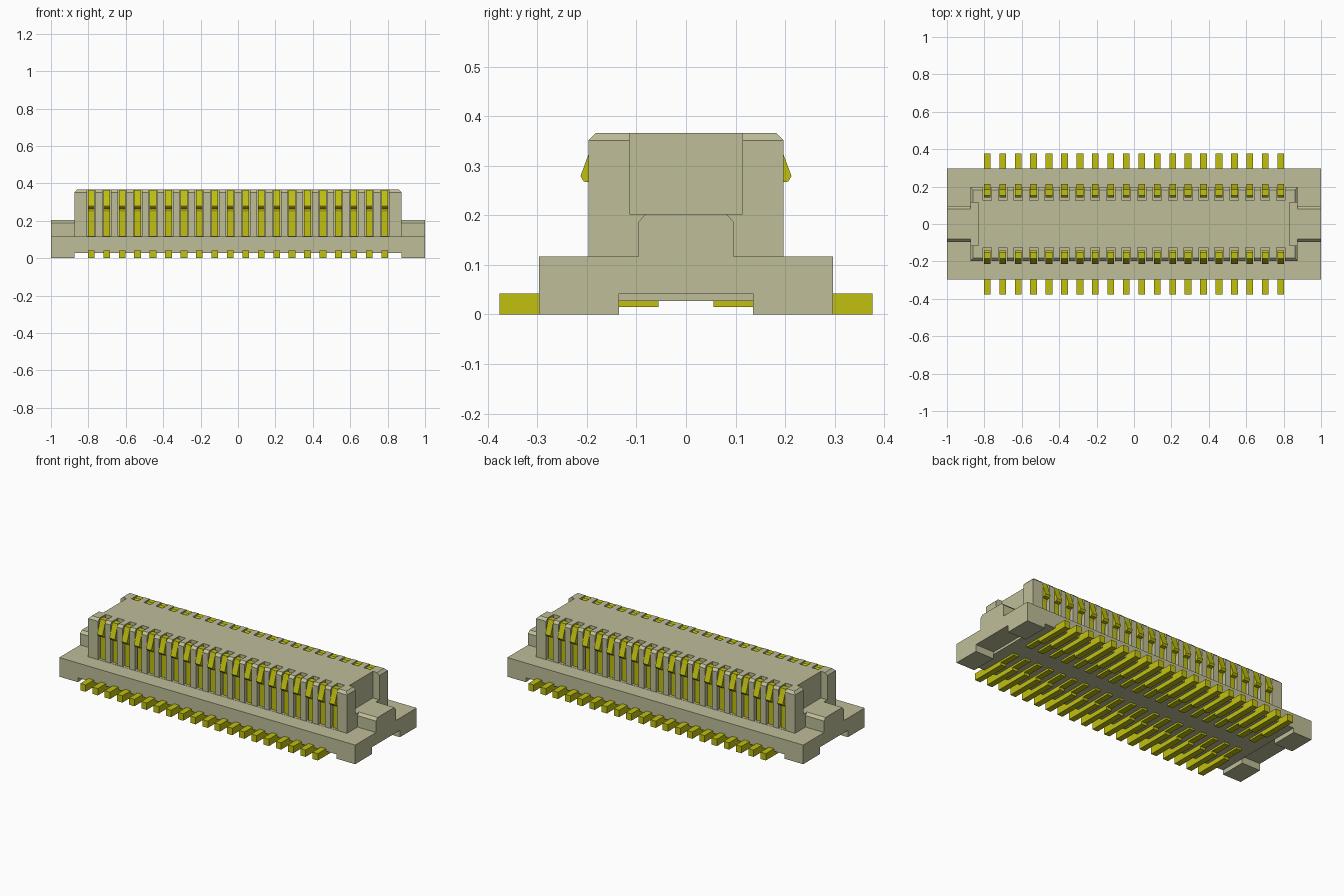
import bpy, bmesh

cube = bpy.data.objects.get("Cube")
if cube:
    bpy.data.objects.remove(cube, do_unlink=True)


def material(name, rgb):
    m = bpy.data.materials.new(name)
    m.use_nodes = True
    col = (*rgb, 1.0)
    m.diffuse_color = col
    m.node_tree.nodes["Principled BSDF"].inputs["Base Color"].default_value = col
    return m


BEIGE = material("beige plastic", (0.52, 0.515, 0.318))
GOLD = material("gold contact", (0.527, 0.527, 0.005))


def finish(bm, name, mat):
    bmesh.ops.recalc_face_normals(bm, faces=bm.faces)
    me = bpy.data.meshes.new(name)
    bm.to_mesh(me)
    bm.free()
    me.materials.append(mat)
    ob = bpy.data.objects.new(name, me)
    bpy.context.collection.objects.link(ob)
    return ob


def prism(bm, profile, x0, x1):
    """Extrude a (y, z) profile along x."""
    a = [bm.verts.new((x0, y, z)) for y, z in profile]
    b = [bm.verts.new((x1, y, z)) for y, z in profile]
    n = len(profile)
    bm.faces.new(a)
    bm.faces.new(b[::-1])
    for i in range(n):
        j = (i + 1) % n
        bm.faces.new((a[i], a[j], b[j], b[i]))


def box(bm, x0, x1, y0, y1, z0, z1):
    prism(bm, [(y0, z0), (y1, z0), (y1, z1), (y0, z1)], x0, x1)


PIN_X = [(i - 9.5) * 0.0826 for i in range(20)]
SLOT, PIN = 0.023, 0.018      # half widths

# base plate with raised underside
bm = bmesh.new()
box(bm, -0.875, 0.875, -0.297, 0.297, 0.027, 0.117)
finish(bm, "base_plate", BEIGE)

# end blocks with corner feet, and the chamfered keys on top of them
foot = [(-0.297, 0), (-0.135, 0), (-0.135, 0.042), (0.135, 0.042),
        (0.135, 0), (0.297, 0), (0.297, 0.117), (-0.297, 0.117)]
key = [(-0.096, 0.117), (0.096, 0.117), (0.096, 0.187),
       (0.081, 0.203), (-0.081, 0.203), (-0.096, 0.187)]
for side, s in (("left", 1), ("right", -1)):
    bm = bmesh.new()
    prism(bm, foot, s * 0.875, s * 1.0)
    finish(bm, side + "_end_block", BEIGE)
    bm = bmesh.new()
    prism(bm, key, s * 0.875, s * 1.0)
    finish(bm, side + "_key", BEIGE)

# upper housing with a chamfered top rim
bm = bmesh.new()
rings = []
for hx, hy, z in ((0.875, 0.197, 0.115), (0.875, 0.197, 0.351), (0.860, 0.182, 0.366)):
    rings.append([bm.verts.new((sx * hx, sy * hy, z))
                  for sx, sy in ((-1, -1), (1, -1), (1, 1), (-1, 1))])
for lo, hi in zip(rings, rings[1:]):
    for i in range(4):
        j = (i + 1) % 4
        bm.faces.new((lo[i], lo[j], hi[j], hi[i]))
bm.faces.new(rings[0])
bm.faces.new(rings[-1])
housing = finish(bm, "upper_housing", BEIGE)

# cut the contact slots and end recesses
bm = bmesh.new()
for s in (1, -1):
    box(bm, *sorted((s * 0.832, s * 0.95)), -0.114, 0.114, 0.203, 0.45)
    for x in PIN_X:
        box(bm, x - SLOT, x + SLOT, *sorted((s * 0.125, s * 0.25)), 0.118, 0.45)
cutter = finish(bm, "slot_cutter", BEIGE)
cutter.hide_render = True
mod = housing.modifiers.new("slots", "BOOLEAN")
mod.operation = "DIFFERENCE"
mod.solver = "EXACT"
mod.object = cutter
bpy.context.view_layer.update()
dg = bpy.context.evaluated_depsgraph_get()
cut = bpy.data.meshes.new_from_object(housing.evaluated_get(dg))
housing.modifiers.clear()
housing.data = cut
bpy.data.objects.remove(cutter, do_unlink=True)

# spring contacts in the slots, and solder leads under the base
contact = [(0.142, 0.11), (0.142, 0.353), (0.152, 0.363), (0.184, 0.363),
           (0.196, 0.325), (0.213, 0.279), (0.206, 0.268), (0.186, 0.266),
           (0.180, 0.250), (0.180, 0.11)]
lead = [(0.055, 0.015), (0.16, 0.015), (0.16, 0), (0.376, 0),
        (0.376, 0.042), (0.055, 0.042)]
for row, s in (("back", 1), ("front", -1)):
    for part, profile in (("contacts", contact), ("leads", lead)):
        bm = bmesh.new()
        for x in PIN_X:
            prism(bm, [(s * y, z) for y, z in profile], x - PIN, x + PIN)
        finish(bm, row + "_" + part, GOLD)
